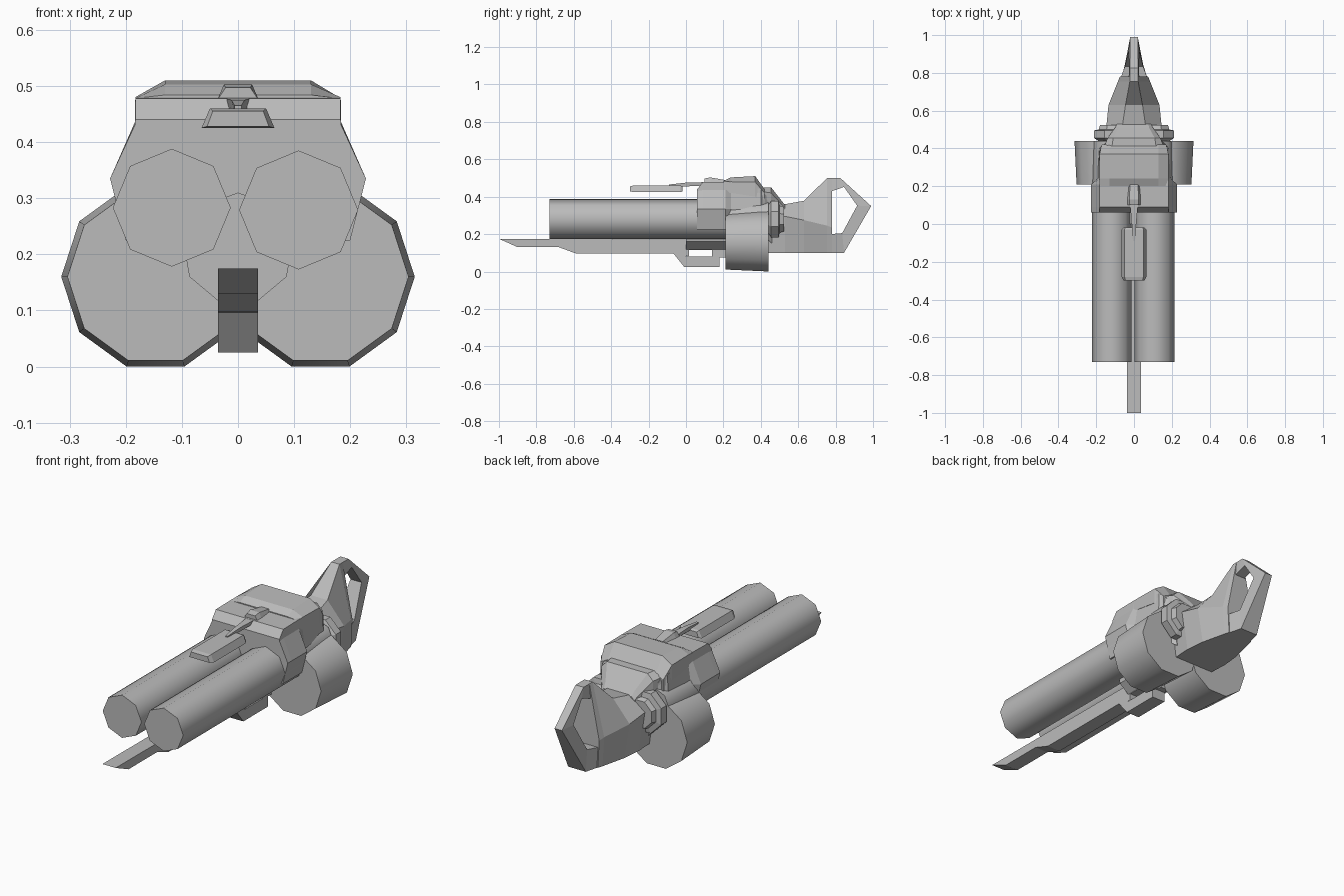
import bpy, bmesh, math

metal = bpy.data.materials.new("grey metal")
metal.diffuse_color = (0.5, 0.5, 0.5, 1)


def finish(name, bm, smooth=0):
    bmesh.ops.recalc_face_normals(bm, faces=bm.faces)
    me = bpy.data.meshes.new(name)
    bm.to_mesh(me)
    bm.free()
    me.materials.append(metal)
    ob = bpy.data.objects.new(name, me)
    bpy.context.collection.objects.link(ob)
    if smooth:
        bpy.ops.object.select_all(action='DESELECT')
        ob.select_set(True)
        bpy.context.view_layer.objects.active = ob
        bpy.ops.object.shade_smooth_by_angle(angle=math.radians(smooth))
    return ob


def loft(name, rings, smooth=0, closed=False):
    """Skin a list of equal-length rings of 3D points."""
    bm = bmesh.new()
    vs = [[bm.verts.new(p) for p in r] for r in rings]
    n = len(rings[0])
    pairs = list(zip(vs, vs[1:]))
    if closed:
        pairs.append((vs[-1], vs[0]))
    else:
        bm.faces.new(vs[0])
        bm.faces.new(vs[-1])
    for a, b in pairs:
        for i in range(n):
            j = (i + 1) % n
            bm.faces.new((a[i], a[j], b[j], b[i]))
    return finish(name, bm, smooth)


def sym(y, *half):
    """Mirrored cross-section at y from its right half, top to bottom."""
    return [(x, y, z) for x, z in half] + [(-x, y, z) for x, z in reversed(half)]


def tube(name, x, z, stations, sides, phase, smooth=0):
    """Many-sided solid along y, stations are (y, radius)."""
    rings = []
    for y, r in stations:
        angles = [phase + math.tau * i / sides for i in range(sides)]
        rings.append([(x + r * math.cos(a), y, z + r * math.sin(a)) for a in angles])
    return loft(name, rings, smooth)


def plate(name, outline, hw):
    """Side outline of (y, z) points, extruded across x."""
    return loft(name, [[(s * hw, y, z) for y, z in outline] for s in (-1, 1)])


# Twin barrels, slightly uneven
up = math.pi / 2
tube("left_barrel", -0.118, 0.283, [(-0.73, 0.105), (0.44, 0.105)], 8, up, 50)
tube("right_barrel", 0.108, 0.279, [(-0.73, 0.106), (0.44, 0.106)], 8, up, 50)

for side, s in (("left", -1), ("right", 1)):
    # Ten-sided drums, wider at the rear
    tube(side + "_drum", s * 0.147, 0.16, [(0.21, 0.157), (0.44, 0.168)], 10, 0, 40)
    # Stepped breech nuts behind the barrels
    tube(side + "_breech_nut", s * 0.115, 0.28,
         [(0.44, 0.08), (0.455, 0.105), (0.495, 0.105), (0.5, 0.078), (0.525, 0.07)],
         8, math.pi / 8)

# Central lower tube
tube("lower_tube", 0, 0.21, [(0.0, 0.1), (0.46, 0.1)], 9, up)

# Under rail with a lug and slot
plate("under_rail", [(-1, 0.175), (-0.9, 0.13), (-0.68, 0.13), (-0.59, 0.097),
                     (-0.07, 0.097), (0.015, 0.08), (0.015, 0.115), (0.2, 0.115),
                     (0.2, 0.17)], 0.036)
plate("rail_lug", [(-0.07, 0.1), (-0.01, 0.025), (0.18, 0.025), (0.18, 0.08),
                   (0.0, 0.08), (0.0, 0.1)], 0.036)
plate("lug_post", [(0.14, 0.075), (0.21, 0.075), (0.21, 0.12), (0.14, 0.12)], 0.036)

# Receiver shell
loft("receiver", [
    sym(0.06, (0.183, 0.44), (0.184, 0.43), (0.228, 0.335), (0.2, 0.225)),
    sym(0.09, (0.183, 0.478), (0.184, 0.435), (0.228, 0.335), (0.2, 0.225)),
    sym(0.21, (0.183, 0.48), (0.184, 0.435), (0.228, 0.335), (0.2, 0.225)),
    sym(0.24, (0.18, 0.48), (0.18, 0.435), (0.195, 0.335), (0.18, 0.22)),
    sym(0.40, (0.18, 0.44), (0.18, 0.42), (0.185, 0.33), (0.17, 0.2)),
    sym(0.46, (0.12, 0.37), (0.12, 0.36), (0.14, 0.3), (0.12, 0.15)),
])
# Raised top cover
loft("top_cover", [
    sym(0.20, (0.13, 0.484), (0.183, 0.478), (0.183, 0.42)),
    sym(0.24, (0.13, 0.503), (0.183, 0.48), (0.183, 0.42)),
    sym(0.37, (0.13, 0.51), (0.183, 0.478), (0.183, 0.4)),
    sym(0.42, (0.13, 0.44), (0.17, 0.42), (0.17, 0.36)),
])
# Sloping rear block
loft("rear_block", [
    sym(0.39, (0.12, 0.45), (0.165, 0.43), (0.165, 0.3)),
    sym(0.455, (0.11, 0.45), (0.14, 0.42), (0.14, 0.3)),
    sym(0.51, (0.08, 0.38), (0.1, 0.36), (0.1, 0.25)),
    sym(0.53, (0.075, 0.355), (0.09, 0.34), (0.09, 0.25)),
])

# Front sight box, its rod and the top bump
loft("sight_box", [
    sym(-0.30, (0.045, 0.455), (0.055, 0.428)),
    sym(-0.28, (0.05, 0.46), (0.065, 0.425)),
    sym(-0.03, (0.05, 0.46), (0.065, 0.425)),
    sym(-0.018, (0.045, 0.455), (0.055, 0.428)),
])
loft("sight_rod", [
    sym(-0.09, (0.006, 0.465), (0.006, 0.455)),
    sym(0.0, (0.012, 0.475), (0.01, 0.455)),
    sym(0.11, (0.022, 0.478), (0.018, 0.46)),
])
loft("top_bump", [
    sym(0.10, (0.022, 0.497), (0.037, 0.475)),
    sym(0.13, (0.025, 0.503), (0.037, 0.475)),
    sym(0.22, (0.02, 0.487), (0.03, 0.475)),
])

# Wedge-shaped stock
loft("stock", [
    sym(0.44, (0.07, 0.35), (0.135, 0.3), (0.11, 0.1)),
    sym(0.53, (0.06, 0.36), (0.145, 0.295), (0.115, 0.1)),
    sym(0.63, (0.045, 0.378), (0.135, 0.275), (0.105, 0.1)),
    sym(0.755, (0.022, 0.5), (0.085, 0.245), (0.075, 0.1)),
    sym(0.78, (0.022, 0.5), (0.075, 0.235), (0.068, 0.1)),
])
# Open rear grip loop: outer y, z, inner y, z, outer and inner half width
loop = [(0.765, 0.5, 0.78, 0.43, 0.022, 0.028),
        (0.825, 0.5, 0.845, 0.452, 0.022, 0.026),
        (0.99, 0.35, 0.915, 0.352, 0.02, 0.03),
        (0.845, 0.1, 0.835, 0.205, 0.048, 0.048),
        (0.765, 0.1, 0.775, 0.2, 0.068, 0.07)]
loft("grip_loop", [[(wo, yo, zo), (wi, yi, zi), (-wi, yi, zi), (-wo, yo, zo)]
                   for yo, zo, yi, zi, wo, wi in loop], closed=True)
